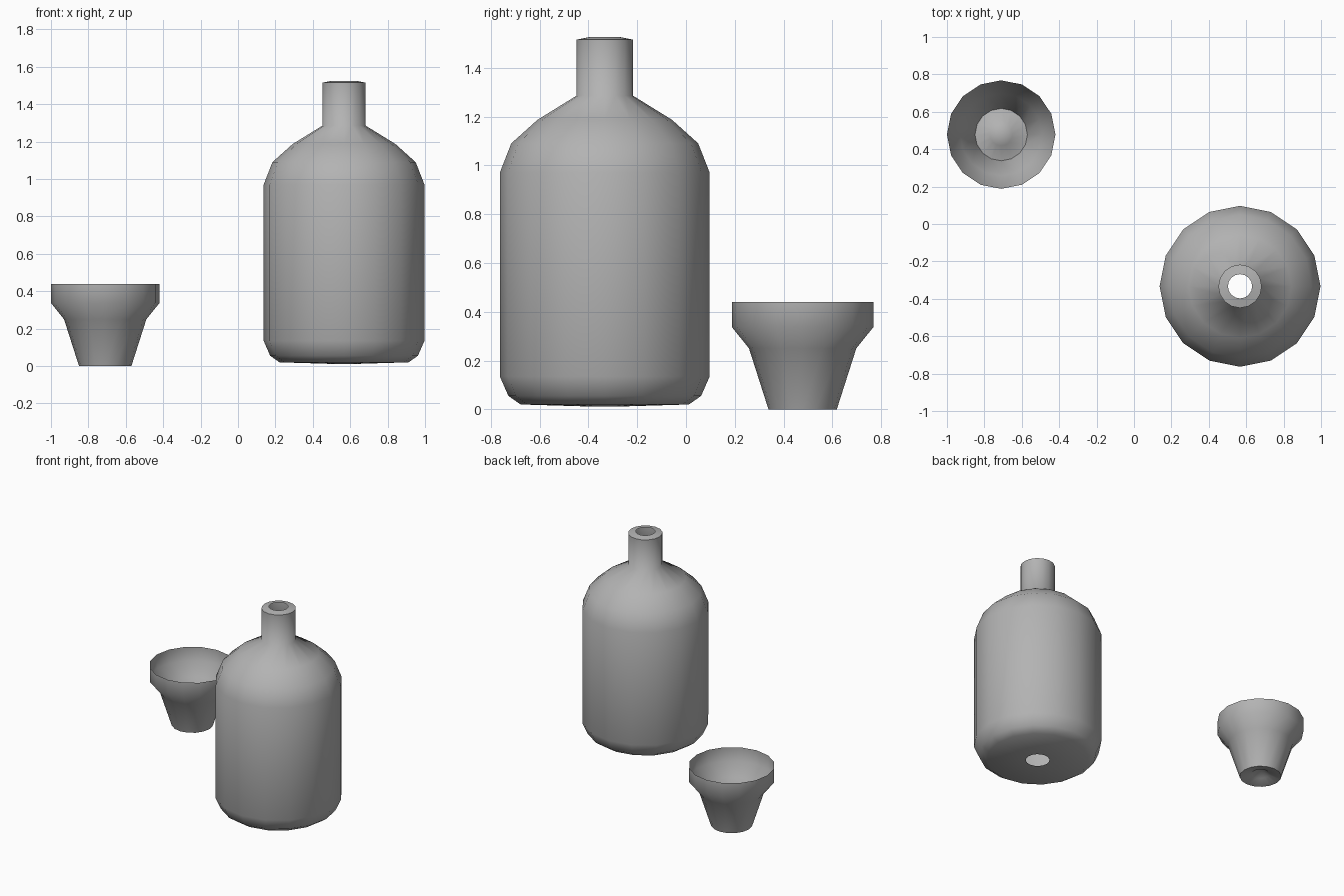
import bpy, bmesh
from math import cos, sin, tau, radians

if "Cube" in bpy.data.objects:
    bpy.data.objects.remove(bpy.data.objects["Cube"])

grey = bpy.data.materials.new("dark_grey")
grey.diffuse_color = (0.45, 0.45, 0.45, 1)
grey.use_nodes = True
grey.node_tree.nodes["Principled BSDF"].inputs["Base Color"].default_value = grey.diffuse_color


def lathe(name, profile, centre, sides=16):
    """Spin an (r, z) profile around a vertical axis; r = 0 closes to a point."""
    bm = bmesh.new()
    rings = []
    for r, z in profile:
        if r == 0:
            rings.append([bm.verts.new((0, 0, z))] * sides)
        else:
            rings.append([bm.verts.new((r * cos(tau * i / sides), r * sin(tau * i / sides), z))
                          for i in range(sides)])
    for a, b in zip(rings, rings[1:]):
        for i in range(sides):
            j = (i + 1) % sides
            corners = list(dict.fromkeys((a[i], a[j], b[j], b[i])))
            bm.faces.new(corners)
    bmesh.ops.recalc_face_normals(bm, faces=bm.faces)
    mesh = bpy.data.meshes.new(name)
    bm.to_mesh(mesh)
    bm.free()
    mesh.materials.append(grey)
    obj = bpy.data.objects.new(name, mesh)
    obj.location = (*centre, 0)
    bpy.context.collection.objects.link(obj)
    bpy.ops.object.select_all(action='DESELECT')
    obj.select_set(True)
    bpy.context.view_layer.objects.active = obj
    bpy.ops.object.shade_smooth_by_angle(angle=radians(75))
    return obj


# Bottle: open base, rounded heel, straight wall, shoulder, neck and open lip
lathe("bottle", [(0.08, 0.012), (0.345, 0.02), (0.395, 0.055), (0.43, 0.135),
                 (0.43, 0.97), (0.383, 1.09), (0.275, 1.187), (0.116, 1.285),
                 (0.116, 1.515), (0.065, 1.525)], (0.567, -0.333))

# Cup: recessed foot, tapered stem, flared bowl with a straight thin rim
lathe("cup", [(0, 0.07), (0.06, 0.02), (0.14, 0.0), (0.22, 0.25),
              (0.29, 0.337), (0.29, 0.44)], (-0.71, 0.478))
